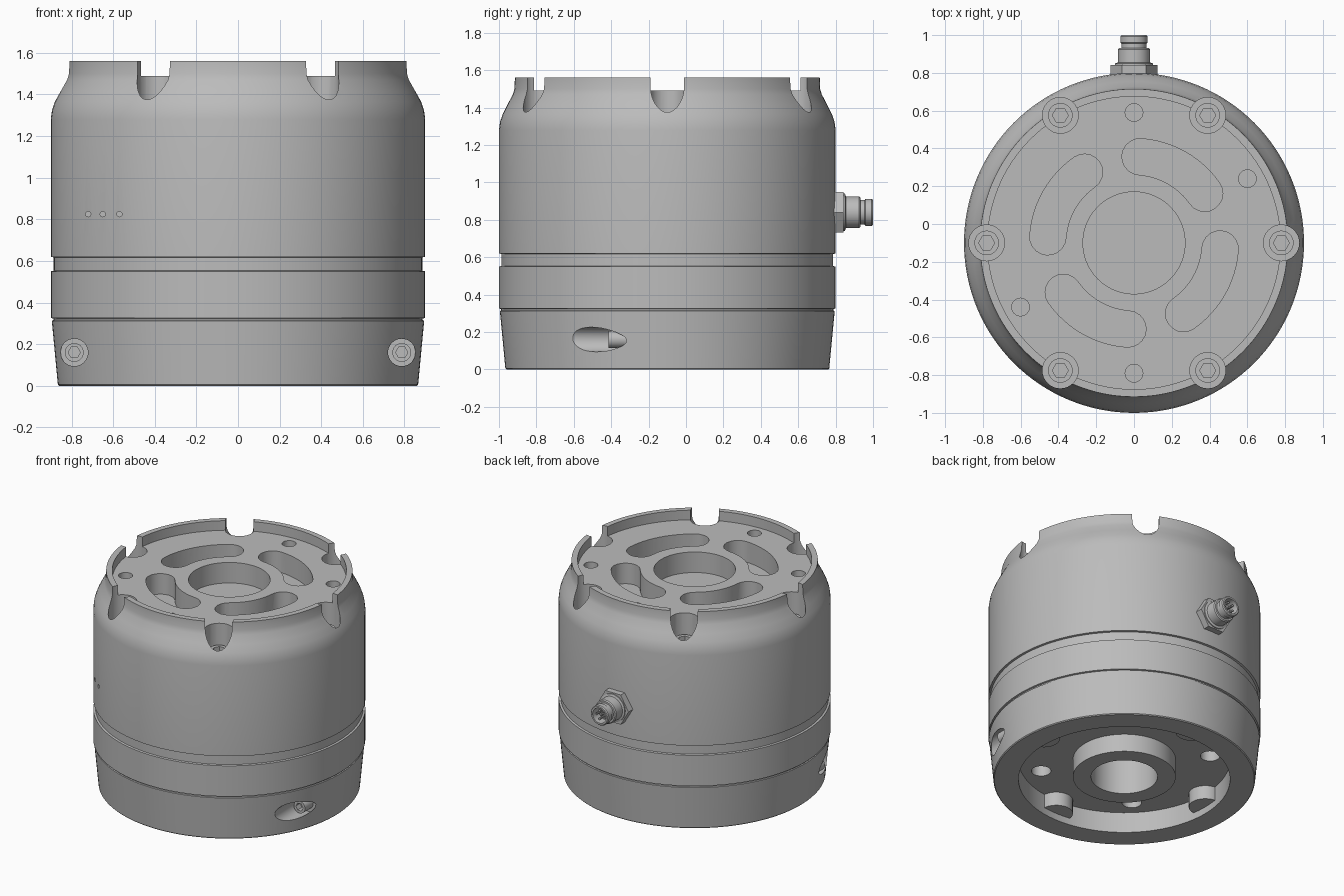
import bpy, bmesh
from math import pi, sin, cos, radians
from mathutils import Matrix, Vector

if "Cube" in bpy.data.objects:
    bpy.data.objects.remove(bpy.data.objects["Cube"])

CY, CONN_Z = -0.1, 0.84
GREY = bpy.data.materials.new("machined grey")
GREY.use_nodes = True
col = (0.5, 0.5, 0.5, 1)
GREY.diffuse_color = col
GREY.node_tree.nodes["Principled BSDF"].inputs["Base Color"].default_value = col

ALONG_Y = Matrix.Rotation(-pi / 2, 4, "X")     # local z becomes +y
AGAINST_Y = Matrix.Rotation(pi / 2, 4, "X")    # local z becomes -y


def finish(name, bm, matrix):
    bmesh.ops.recalc_face_normals(bm, faces=bm.faces)
    bm.transform(matrix)
    mesh = bpy.data.meshes.new(name)
    bm.to_mesh(mesh)
    bm.free()
    mesh.materials.append(GREY)
    ob = bpy.data.objects.new(name, mesh)
    bpy.context.scene.collection.objects.link(ob)
    return ob


def place(x=0, y=0, z=0, turn=Matrix.Identity(4)):
    return Matrix.Translation((x, y, z)) @ turn


def lathe(name, profile, matrix, steps=96):
    """Turn a profile of (radius, height) points round local z."""
    bm = bmesh.new()
    vs = [bm.verts.new((r, 0, z)) for r, z in profile]
    es = [bm.edges.new(p) for p in zip(vs, vs[1:])]
    bmesh.ops.spin(bm, geom=vs + es, axis=(0, 0, 1), cent=(0, 0, 0),
                   angle=2 * pi, steps=steps)
    bmesh.ops.remove_doubles(bm, verts=bm.verts, dist=1e-5)
    return finish(name, bm, matrix)


def prism(name, outline, z0, z1, matrix):
    """Extrude a flat outline along local z."""
    bm = bmesh.new()
    face = bm.faces.new([bm.verts.new((x, y, z0)) for x, y in outline])
    top = bmesh.ops.extrude_face_region(bm, geom=[face])["geom"]
    bmesh.ops.translate(bm, vec=(0, 0, z1 - z0),
                        verts=[v for v in top if isinstance(v, bmesh.types.BMVert)])
    return finish(name, bm, matrix)


def ring(r, n):
    return [(r * cos(2 * pi * i / n), r * sin(2 * pi * i / n)) for i in range(n)]


def rod(name, r, z0, z1, matrix, n=32):
    return prism(name, ring(r, n), z0, z1, matrix)


def cut(target, cutters):
    for c in cutters:
        mod = target.modifiers.new("cut", "BOOLEAN")
        mod.operation, mod.solver, mod.object = "DIFFERENCE", "EXACT", c
    deps = bpy.context.evaluated_depsgraph_get()
    mesh = bpy.data.meshes.new_from_object(target.evaluated_get(deps))
    target.modifiers.clear()
    target.data = mesh
    for c in cutters:
        bpy.data.objects.remove(c)


def polar(r, deg):
    return r * cos(radians(deg)), r * sin(radians(deg))


def kidney(r, half, a0, a1):
    """Outline of an arc-shaped slot with round ends."""
    pts = [polar(r + half, a0 + (a1 - a0) * i / 12) for i in range(13)]
    for end, start in ((a1, a1), (a0, a0 + 180)):
        c = Vector(polar(r, end))
        pts += [tuple(c + Vector(polar(half, start + 180 * i / 10))) for i in range(1, 10)]
        if end == a1:
            pts += [polar(r - half, a1 + (a0 - a1) * i / 12) for i in range(13)]
    return pts


def screw(name, r, matrix):
    """Socket head with a hexagonal recess."""
    head = rod(name, r, 0, 0.1, matrix, 32)
    cut(head, [rod("socket_cutter", r * 0.65, 0.05, 0.12, matrix, 6)])
    return head


# Turned housing: bottom bore and boss, recess, outer wall, shoulder, rim, top pocket
centre = place(0, CY)
body = lathe("housing", [
    (0, .6), (.22, .6), (.22, .02), (.34, .02), (.34, .15), (.7, .15), (.7, 0),
    (.86, 0), (.866, .006), (.895, .312), (.888, .315), (.888, .323), (.9, .326),
    (.9, .55), (.886, .553), (.886, .617), (.9, .62), (.9, 1.28), (.894, 1.325),
    (.88, 1.365), (.855, 1.415), (.826, 1.47), (.817, 1.5), (.815, 1.56),
    (.775, 1.56), (.775, 1.49), (.27, 1.49), (.27, 1.34), (0, 1.34)], centre, 128)

cutters = []
screws = []
# Six counterbores that open through the rim
for i in range(6):
    x, y = polar(.78, 60 * i)
    cutters.append(rod("rim_cutter", .095, 1.25, 1.7, place(x, y + CY)))
    screws.append(("rim_screw", .065, place(x, y + CY, 1.245)))
# Kidney slots in the top plate
for i in range(4):
    cutters.append(prism("slot_cutter", kidney(.457, .096, 35, 86), 1.34, 1.6,
                         place(0, CY, 0, Matrix.Rotation(i * pi / 2, 4, "Z"))))
# Small holes in the top plate
for a in (90, 270, 29.5, 209.5):
    x, y = polar(.69, a)
    cutters.append(rod("pin_cutter", .047, 1.38, 1.6, place(x, y + CY), 24))
# Holes in the floor of the bottom recess
for a in (45, 135, 225, 305):
    x, y = polar(.57, a)
    cutters.append(rod("floor_cutter", .065, .1, .3, place(x, y + CY)))
# Horizontal clamp screw holes at the front
for s in (-1, 1):
    cutters.append(rod("clamp_cutter", .066, 0, .8, place(s * .787, -.32, .16, AGAINST_Y)))
    screws.append(("clamp_screw", .045, place(s * .787, -.315, .16, AGAINST_Y)))
# Three indicator holes
for x in (-.72, -.65, -.57):
    cutters.append(rod("indicator_cutter", .013, .3, .9, place(x, CY, .825, AGAINST_Y), 12))
cut(body, cutters)

parts = [body] + [screw(*s) for s in screws]

# Lobes on the wall of the bottom recess
for i in range(4):
    x, y = polar(.7, 90 * i)
    parts.append(rod("recess_lobe", .11, .05, .16, place(x, y + CY)))

# Rear connector: hexagonal nut, stepped barrel with open socket, pins
at = place(0, 0, CONN_Z, ALONG_Y)
parts.append(rod("connector_nut", .125, .74, .843, at, 6))
parts.append(lathe("connector_barrel", [
    (0, .78), (.1, .78), (.1, .85), (.085, .855), (.085, .925), (.078, .932),
    (.066, .932), (.066, .955), (.072, .96), (.072, .993), (.066, 1),
    (.054, 1), (.054, .93), (0, .93)], at, 40))
for x, y in [(0, 0)] + ring(.032, 5):
    parts.append(rod("connector_pin", .008, .92, .985, at @ place(x, y), 10))

# Smooth shading with sharp edges kept
bpy.ops.object.select_all(action="DESELECT")
for ob in parts:
    ob.select_set(True)
bpy.context.view_layer.objects.active = body
bpy.ops.object.shade_smooth_by_angle(angle=radians(28))
